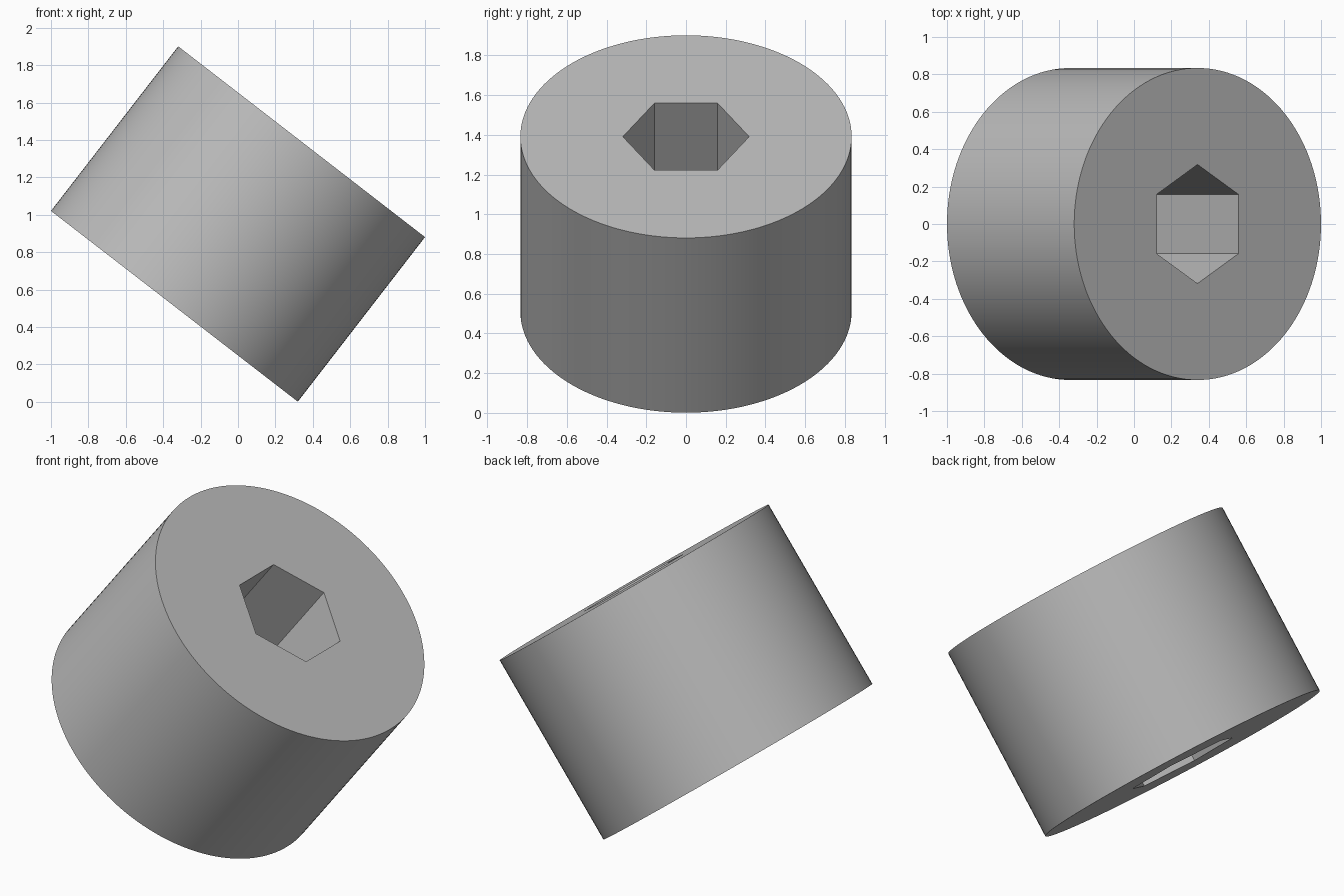
import bpy
import bmesh
import math
from mathutils import Matrix

RADIUS = 0.834
HEIGHT = 1.112
HEX_RADIUS = 0.318
TILT = math.radians(37.7)
CENTRE_Z = 0.951

cube = bpy.data.objects.get("Cube")
if cube:
    bpy.data.objects.remove(cube, do_unlink=True)


def make_material(name, colour):
    mat = bpy.data.materials.new(name)
    mat.use_nodes = True
    mat.diffuse_color = colour
    mat.node_tree.nodes["Principled BSDF"].inputs["Base Color"].default_value = colour
    return mat


def ring_wall(bm, sides, radius):
    """Open tube of the given side count; returns its bottom and top rim edges."""
    verts = bmesh.ops.create_circle(bm, segments=sides, radius=radius)["verts"]
    bottom = list({e for v in verts for e in v.link_edges})
    bmesh.ops.translate(bm, verts=verts, vec=(0, 0, -HEIGHT / 2))
    new = bmesh.ops.extrude_edge_only(bm, edges=bottom)["geom"]
    top_verts = {g for g in new if isinstance(g, bmesh.types.BMVert)}
    bmesh.ops.translate(bm, verts=list(top_verts), vec=(0, 0, HEIGHT))
    top = [g for g in new if isinstance(g, bmesh.types.BMEdge)
           and all(v in top_verts for v in g.verts)]
    return bottom, top


# Round body with a hexagonal bore running right through it
bm = bmesh.new()
outer = ring_wall(bm, 128, RADIUS)
bore = ring_wall(bm, 6, HEX_RADIUS)

# Flat end faces between the round rim and the hexagon
for rim, hexagon in zip(outer, bore):
    bmesh.ops.triangle_fill(bm, edges=rim + hexagon, use_beauty=True)
bmesh.ops.recalc_face_normals(bm, faces=bm.faces)

# Lean the axis toward +x and rest the lower rim on the ground
bm.transform(Matrix.Translation((0, 0, CENTRE_Z)) @ Matrix.Rotation(TILT, 4, "Y"))

mesh = bpy.data.meshes.new("hex_bore_cylinder")
bm.to_mesh(mesh)
bm.free()
mesh.materials.append(make_material("plain grey", (0.5, 0.5, 0.5, 1)))

body = bpy.data.objects.new("hex_bore_cylinder", mesh)
bpy.context.collection.objects.link(body)
bpy.ops.object.select_all(action="DESELECT")
body.select_set(True)
bpy.context.view_layer.objects.active = body
bpy.ops.object.shade_smooth_by_angle(angle=math.radians(30))
